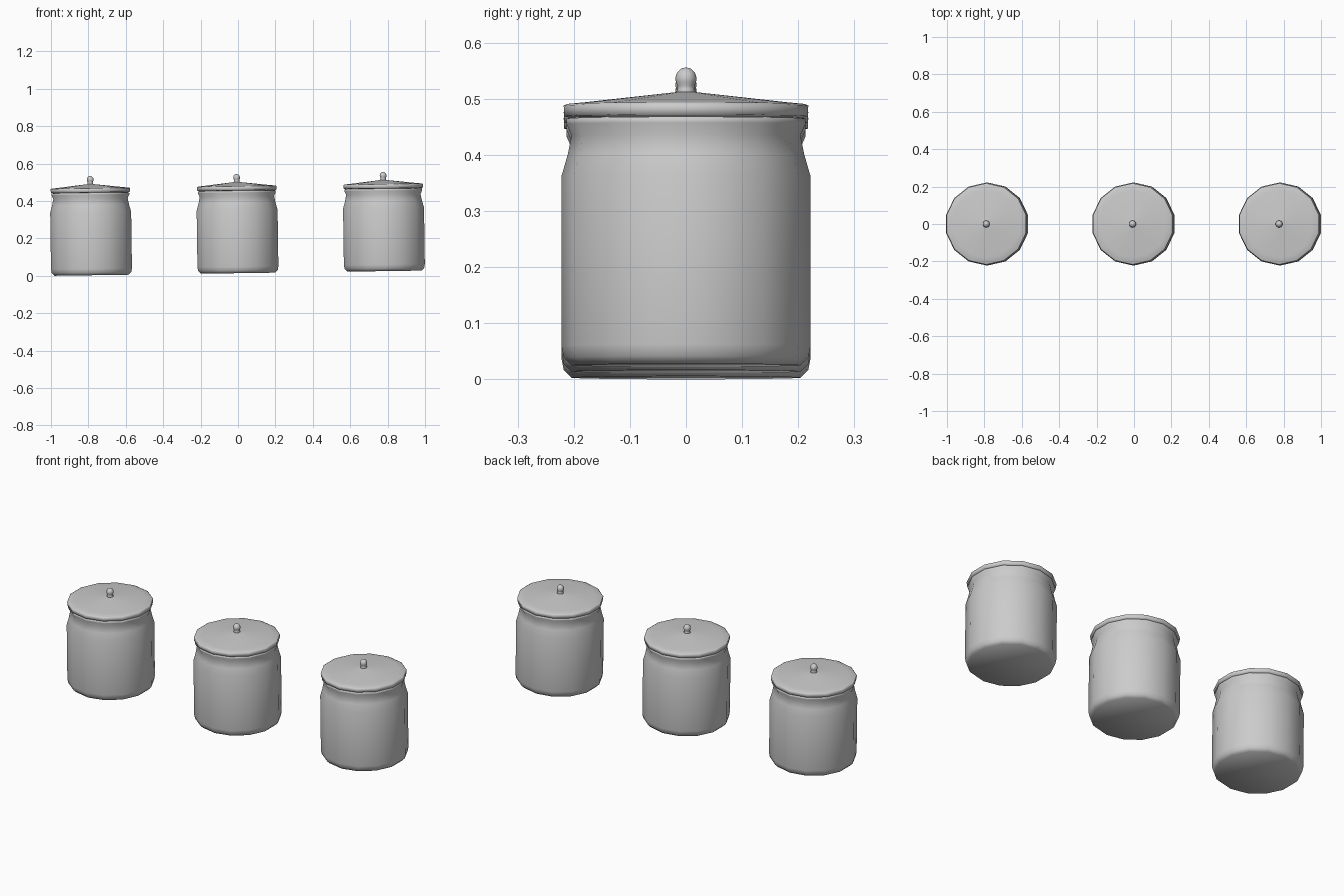
import bpy, bmesh, math
from mathutils import Matrix, Vector

cube = bpy.data.objects.get("Cube")
if cube:
    bpy.data.objects.remove(cube, do_unlink=True)

grey = bpy.data.materials.new("grey_ceramic")
grey.use_nodes = True
colour = (0.6, 0.6, 0.6, 1)
grey.diffuse_color = colour
grey.node_tree.nodes["Principled BSDF"].inputs["Base Color"].default_value = colour

SPACING = 0.783
# The row of jars leans up very slightly towards its left end
TILT = Matrix.Translation((0, 0, 0.014)) @ Matrix.Rotation(-0.0141, 4, 'Y')


def lathe(name, profile, sides, x):
    """Turn a (radius, height) profile around the jar axis; cap open ends."""
    bm = bmesh.new()
    rings = []
    for r, z in profile:
        if r == 0:
            rings.append([bm.verts.new((0, 0, z))] * sides)
        else:
            rings.append([bm.verts.new((r * math.sin(i * math.tau / sides),
                                        r * math.cos(i * math.tau / sides), z))
                          for i in range(sides)])
    for low, high in zip(rings, rings[1:]):
        for i in range(sides):
            j = (i + 1) % sides
            corners = list(dict.fromkeys((low[i], low[j], high[j], high[i])))
            bm.faces.new(corners)
    for end, r in ((rings[0], profile[0][0]), (rings[-1], profile[-1][0])):
        if r > 0:
            bm.faces.new(end)
    bmesh.ops.recalc_face_normals(bm, faces=bm.faces)
    for face in bm.faces:
        face.smooth = True
    mesh = bpy.data.meshes.new(name)
    bm.to_mesh(mesh)
    bm.free()
    mesh.materials.append(grey)
    obj = bpy.data.objects.new(name, mesh)
    obj.matrix_world = TILT @ Matrix.Translation((x, 0, 0))
    bpy.context.collection.objects.link(obj)


# Body with bevelled foot, sloping shoulder, neck and flared lip
body = [(0.204, 0), (0.218, 0.014), (0.222, 0.035), (0.222, 0.337),
        (0.211, 0.375), (0.204, 0.41), (0.213, 0.43), (0.213, 0.44),
        (0.2, 0.442)]
# Shallow conical lid with an upright rim
lid = [(0.205, 0.441), (0.217, 0.444), (0.218, 0.463), (0.212, 0.466),
       (0.18, 0.469), (0.018, 0.487), (0, 0.488)]
# Knob: short stem flaring into a ball
knob = [(0.019, 0.485), (0.015, 0.492), (0.015, 0.498), (0.018, 0.505),
        (0.019, 0.513), (0.016, 0.522), (0.009, 0.529), (0, 0.531)]

for side, x in (("right", -SPACING), ("middle", 0), ("left", SPACING)):
    lathe(side + "_jar_body", body, 14, x)
    lathe(side + "_jar_lid", lid, 14, x)
    lathe(side + "_jar_knob", knob, 10, x)
